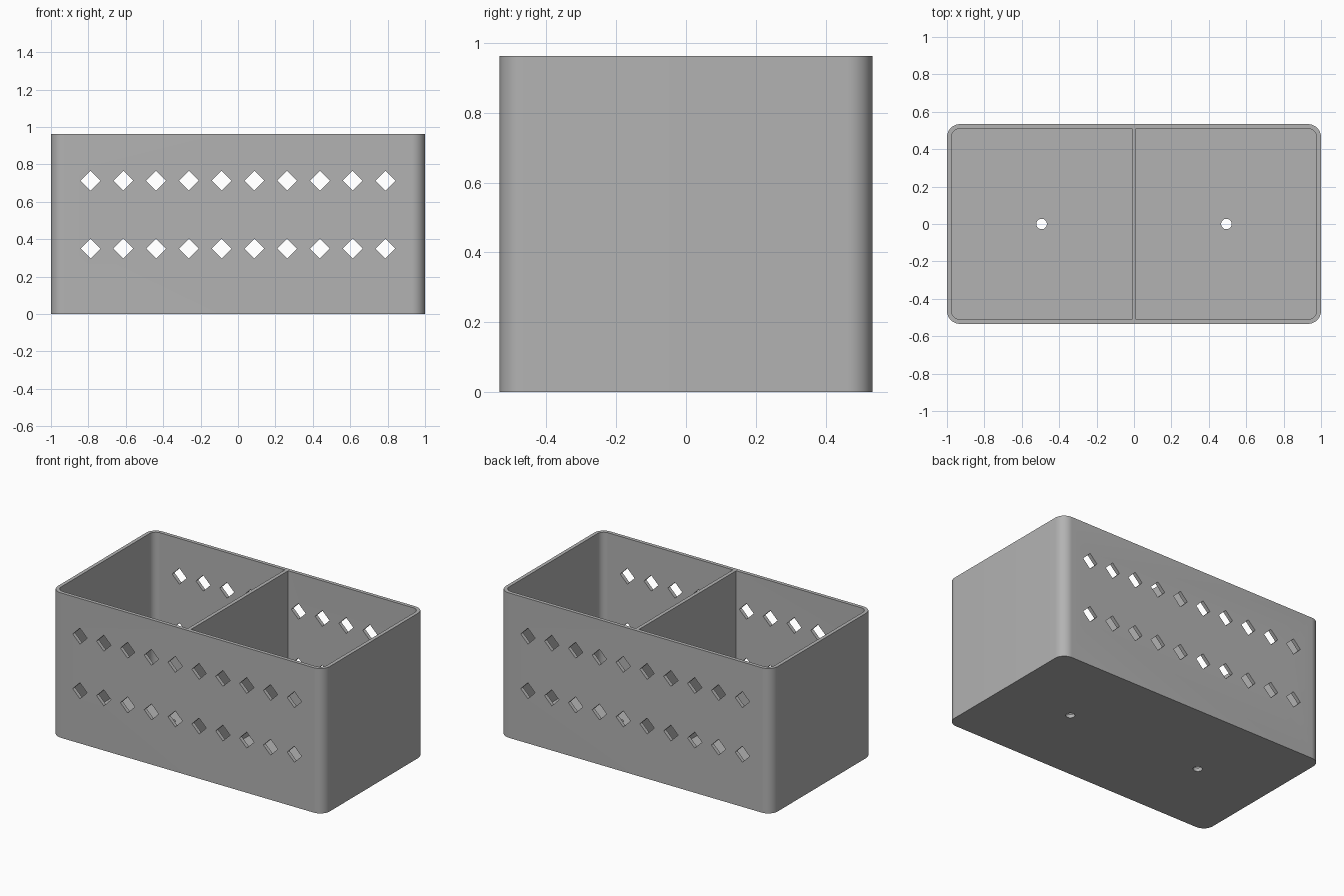
import bpy, bmesh
from math import pi, cos, sin, radians

cube = bpy.data.objects.get("Cube")
if cube:
    bpy.data.objects.remove(cube, do_unlink=True)

HALF_X, HALF_Y, HEIGHT = 1.0, 0.534, 0.963
WALL, RADIUS = 0.024, 0.07

grey = bpy.data.materials.new("plain grey")
grey.use_nodes = True
colour = (0.45, 0.45, 0.45, 1)
grey.diffuse_color = colour
grey.node_tree.nodes["Principled BSDF"].inputs["Base Color"].default_value = colour


def rounded_rect(x0, x1, y0, y1, r_left, r_right, steps=12):
    """Outline with separate corner radii for the left and right ends."""
    corners = [(x1, y1, r_right, -1, -1), (x0, y1, r_left, 1, -1),
               (x0, y0, r_left, 1, 1), (x1, y0, r_right, -1, 1)]
    points = []
    for i, (x, y, r, sx, sy) in enumerate(corners):
        if r == 0:
            points.append((x, y))
            continue
        for k in range(steps + 1):
            a = (i + k / steps) * pi / 2
            points.append((x + sx * r + r * cos(a), y + sy * r + r * sin(a)))
    return points


def add_prism(bm, points, depth):
    """Extrude a closed loop of 3D points along a vector."""
    face = bm.faces.new([bm.verts.new(p) for p in points])
    top = bmesh.ops.extrude_face_region(bm, geom=[face])["geom"]
    bmesh.ops.translate(bm, vec=depth, verts=[v for v in top if isinstance(v, bmesh.types.BMVert)])


def finish(bm, name):
    bmesh.ops.recalc_face_normals(bm, faces=bm.faces[:])
    mesh = bpy.data.meshes.new(name)
    bm.to_mesh(mesh)
    bm.free()
    mesh.materials.append(grey)
    obj = bpy.data.objects.new(name, mesh)
    bpy.context.collection.objects.link(obj)
    return obj


# Solid outer block with rounded upright corners
bm = bmesh.new()
outline = rounded_rect(-HALF_X, HALF_X, -HALF_Y, HALF_Y, RADIUS, RADIUS)
add_prism(bm, [(x, y, 0) for x, y in outline], (0, 0, HEIGHT))
box = finish(bm, "divided_box")

# Two compartments, square against the divider
bm = bmesh.new()
inner = RADIUS - WALL
for x0, x1, rl, rr in ((WALL - HALF_X, -WALL / 2, inner, 0), (WALL / 2, HALF_X - WALL, 0, inner)):
    loop = rounded_rect(x0, x1, WALL - HALF_Y, HALF_Y - WALL, rl, rr)
    add_prism(bm, [(x, y, WALL) for x, y in loop], (0, 0, HEIGHT))
pockets = finish(bm, "compartment_cutter")

# Diamond holes through front and back walls, drain holes through the floor
bm = bmesh.new()
SIZE, PITCH = 0.053, 0.1752
for z in (0.35, 0.713):
    for i in range(10):
        x = (i - 4.5) * PITCH
        diamond = [(x + SIZE, -1, z), (x, -1, z + SIZE), (x - SIZE, -1, z), (x, -1, z - SIZE)]
        add_prism(bm, diamond, (0, 2, 0))
for x in (-0.494, 0.494):
    ring = [(x + 0.028 * cos(k * pi / 16), 0.028 * sin(k * pi / 16), -0.1) for k in range(32)]
    add_prism(bm, ring, (0, 0, 0.2))
holes = finish(bm, "hole_cutter")

bpy.ops.object.select_all(action="DESELECT")
box.select_set(True)
bpy.context.view_layer.objects.active = box
for cutter in (pockets, holes):
    cutter.hide_render = True
    mod = box.modifiers.new(cutter.name, "BOOLEAN")
    mod.operation, mod.solver, mod.object = "DIFFERENCE", "EXACT", cutter
    bpy.ops.object.modifier_apply(modifier=mod.name)
    bpy.data.objects.remove(cutter, do_unlink=True)

bpy.ops.object.shade_smooth_by_angle(angle=radians(30))
